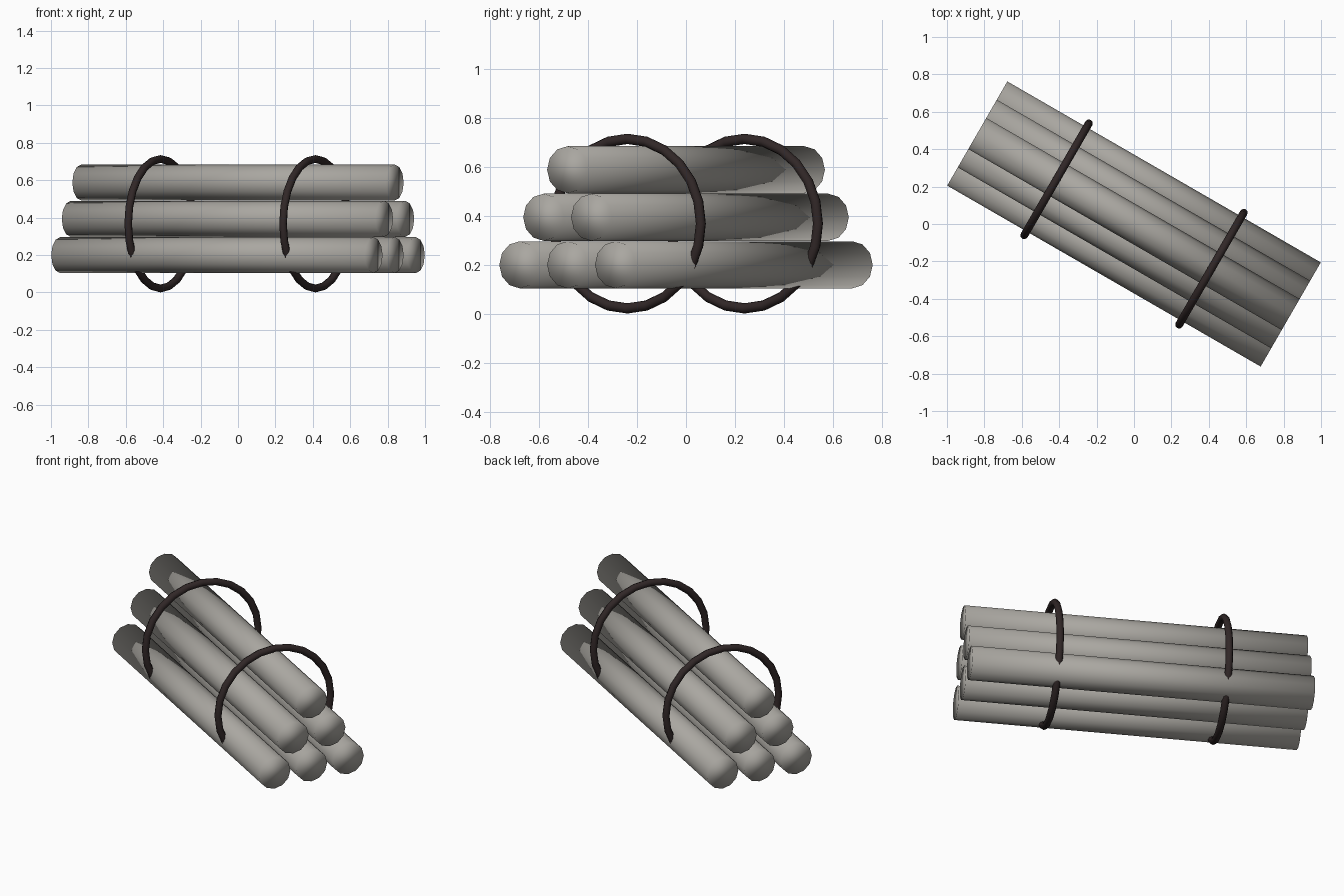
import bpy
from math import radians, pi
from mathutils import Matrix

cube = bpy.data.objects.get("Cube")
if cube:
    bpy.data.objects.remove(cube, do_unlink=True)


def material(name, color):
    mat = bpy.data.materials.new(name)
    mat.use_nodes = True
    mat.diffuse_color = (*color, 1)
    mat.node_tree.nodes["Principled BSDF"].inputs["Base Color"].default_value = (*color, 1)
    return mat


log_grey = material("log grey", (0.40, 0.385, 0.355))
strap_dark = material("strap dark brown", (0.03, 0.02, 0.02))

RADIUS = 0.096
LENGTH = 1.935
SPACING = 0.2255
BUNDLE_TURN = Matrix.Rotation(radians(-30), 4, "Z")
LAY_ALONG_X = Matrix.Rotation(pi / 2, 4, "Y")


def finish(name, mat, along, across, height):
    """Lay the new part along the turned bundle and shade it smooth."""
    obj = bpy.context.object
    obj.name = name
    obj.data.materials.append(mat)
    obj.matrix_world = BUNDLE_TURN @ Matrix.Translation((along, across, height)) @ LAY_ALONG_X
    bpy.ops.object.shade_smooth()


# Pyramid of logs: three, two, one
for row, count in enumerate((3, 2, 1)):
    for i in range(count):
        bpy.ops.mesh.primitive_cylinder_add(vertices=12, radius=RADIUS, depth=LENGTH)
        finish(f"log_row{row + 1}_{i + 1}", log_grey,
               0, (i - (count - 1) / 2) * SPACING, 0.199 + row * 0.194)

# Two rings binding the bundle
for name, along in (("right_ring", -0.478), ("left_ring", 0.478)):
    bpy.ops.mesh.primitive_torus_add(major_segments=24, minor_segments=8,
                                     major_radius=0.346, minor_radius=0.021)
    finish(name, strap_dark, along, 0, 0.367)
